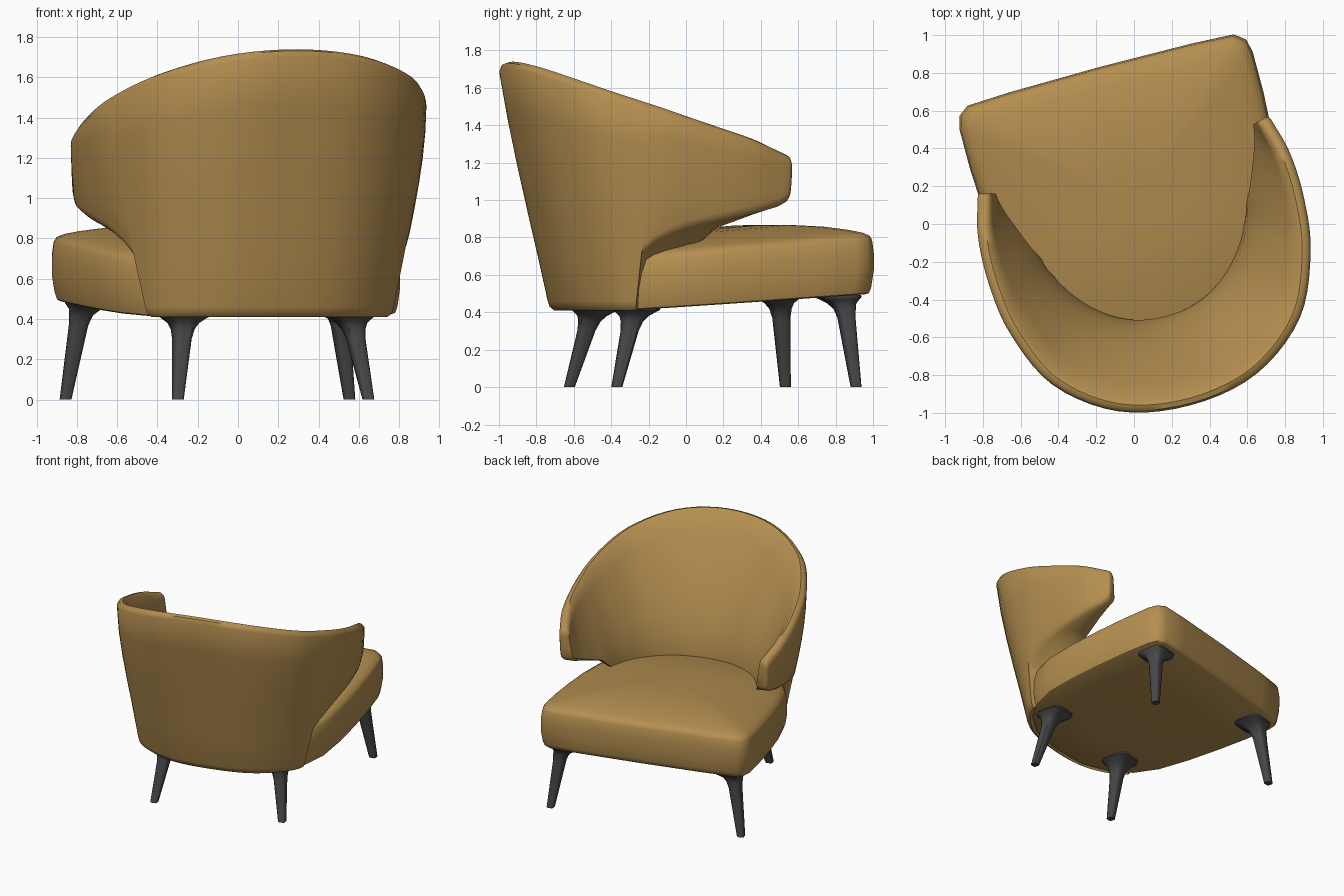
import bpy, bmesh, math
from mathutils import Vector, Matrix

if "Cube" in bpy.data.objects:
    bpy.data.objects.remove(bpy.data.objects["Cube"])

ANGLE = math.radians(15)
FRAME = Matrix.Rotation(ANGLE, 4, 'Z') @ Matrix.Translation((0.04, 0, 0))


def material(name, rgb):
    m = bpy.data.materials.new(name)
    m.diffuse_color = (*rgb, 1)
    m.use_nodes = True
    m.node_tree.nodes["Principled BSDF"].inputs["Base Color"].default_value = m.diffuse_color
    return m


fabric = material("mustard fabric", (0.46, 0.275, 0.081))
metal = material("dark grey metal", (0.065, 0.065, 0.068))


def loft(name, rings, mat, smooth=35):
    """Skin closed rings of equal length and cap both ends."""
    bm = bmesh.new()
    vs = [[bm.verts.new(p) for p in r] for r in rings]
    n = len(rings[0])
    for a, b in zip(vs, vs[1:]):
        for i in range(n):
            j = (i + 1) % n
            bm.faces.new((a[i], a[j], b[j], b[i]))
    bm.faces.new(vs[0])
    bm.faces.new(vs[-1])
    bmesh.ops.remove_doubles(bm, verts=bm.verts, dist=1e-5)
    bmesh.ops.recalc_face_normals(bm, faces=bm.faces)
    me = bpy.data.meshes.new(name)
    bm.to_mesh(me)
    bm.free()
    me.transform(FRAME)
    me.materials.append(mat)
    ob = bpy.data.objects.new(name, me)
    bpy.context.collection.objects.link(ob)
    bpy.ops.object.select_all(action='DESELECT')
    ob.select_set(True)
    bpy.context.view_layer.objects.active = ob
    bpy.ops.object.shade_smooth_by_angle(angle=math.radians(smooth))
    return ob


def spline(keys, t):
    """Catmull-Rom through keys, mirrored in x at t=0."""
    k = [Vector(p) for p in keys]
    first = k[1].copy()
    first.x *= -1
    k = [first] + k + [2 * k[-1] - k[-2]]
    i = min(int(t), len(keys) - 2)
    f = t - i
    a, b, c, d = k[i:i + 4]
    return 0.5 * (2 * b + (c - a) * f + (2 * a - 5 * b + 4 * c - d) * f ** 2
                  + (3 * b - a - 3 * c + d) * f ** 3)


def table(pts, x):
    for (x0, y0), (x1, y1) in zip(pts, pts[1:]):
        if x <= x1:
            return y0 + (y1 - y0) * (x - x0) / (x1 - x0)
    return pts[-1][1]


# Wraparound back: rim, outer base and inner base curves from back centre to arm tip
RIM = [(0, -1.012, 1.74), (.38, -.94, 1.705), (.68, -.71, 1.61), (.825, -.385, 1.50),
       (.865, -.1, 1.405), (.855, .15, 1.325), (.805, .345, 1.245)]
BASE = [(0, -.715, 0), (.3, -.685, 0), (.52, -.575, 0), (.645, -.425, 0),
        (.70, -.1, 0), (.725, .13, 0), (.76, .26, 0)]
INNER = [(0, -.515, 0), (.2, -.48, 0), (.38, -.36, 0), (.515, -.17, 0),
         (.585, .02, 0), (.635, .18, 0), (.685, .31, 0)]
UNDER = [(0, .41), (2.85, .41), (2.88, .70), (3.1, .765), (3.5, .83),
         (4, .87), (5, .925), (5.8, .965), (6, .985)]
UNDER_IN = [(0, .6), (2.85, .6), (3.1, .66), (3.5, .76), (4, .85),
            (5, .92), (5.8, .965), (6, .985)]


def section(t):
    top, base, inn = (spline(k, t) for k in (RIM, BASE, INNER))
    tan = spline(RIM, min(t + .02, 6)) - spline(RIM, max(t - .02, 0))
    nrm = Vector((-tan.y, tan.x, 0)).normalized()
    zt, zb, zi = top.z, table(UNDER, t), table(UNDER_IN, t)
    bulge = 1.1 * min(1, t / 3)

    def outer(z):
        f = (z - .41) / (zt - .41)
        p = base.lerp(top, f + bulge * f * f * (1 - f))
        return Vector((p.x, p.y, z))

    lip = top + nrm * .072 - Vector((0, 0, .02))

    def inside(z):
        g = max(0, (z - .80) / (lip.z - .80)) ** 1.4
        p = inn.lerp(lip, g)
        return Vector((p.x, p.y, z))

    pts = [outer(zb + .02) + nrm * .004]
    pts += [outer(zb + .05 + (zt - .035 - zb - .05) * f) for f in (0, .2, .4, .6, .8, 1)]
    pts += [top + nrm * .018 - Vector((0, 0, .008)), top + nrm * .045]
    pts += [inside(zi + .02 + (lip.z - zi - .02) * f) for f in (1, .88, .75, .6, .45, .3, .15, 0)]
    pts += [inside(zi).lerp(outer(zb), .2), outer(zb) + nrm * .025]
    return pts


ts = [i * .2 for i in range(15)] + [2.85, 2.88, 2.95, 3.1] + [3.2 + i * .2 for i in range(14)] + [6]
half = [section(t) for t in ts]
tip = half[-1]
mid = sum(tip, Vector()) / len(tip)
for scale, dx, dy in ((.93, -.004, .015), (.74, -.01, .026)):
    half.append([mid + (p - mid) * scale + Vector((dx, dy, 0)) for p in tip])
mirrored = [[Vector((-p.x, p.y, p.z)) for p in r] for r in half[:0:-1]]
loft("wraparound_back", mirrored + half, fabric, 50)

# Seat cushion: half outline from back centre to front centre
side = [(0, -.70), (.295, -.67), (.505, -.565), (.64, -.43), (.725, -.25), (.768, 0),
        (.79, .25), (.803, .5), (.803, .72), (.786, .79), (.73, .833), (.5, .844), (0, .85)]
outline = side + [(-x, y) for x, y in side[-2:0:-1]]
CENTRE = Vector((0, .1))


def slope(v, back, front):
    return back + (front - back) * (max(v, -.45) + .45) / 1.29


def seat_ring(inset, h, dome=0):
    """Ring at height fraction h between underside and seam, plus crown."""
    ring = []
    for x, y in outline:
        p = CENTRE + (Vector((x, y)) - CENTRE) * inset
        lo, hi = slope(p.y, .413, .50), slope(p.y, .70, .812)
        ring.append(Vector((p.x, p.y, lo + (hi - lo) * h + dome)))
    return ring


rings = [seat_ring(s, h) for s, h in
         ((.5, 0), (.96, 0), (.973, .02), (.985, .12), (1, .4), (1, .7), (.99, .92), (.975, 1))]
rings += [seat_ring(s, 1, .1 * (1 - s ** 3)) for s in (.93, .85, .7, .5, .3, .1)]
loft("seat_cushion", rings, fabric, 40)


# Splayed tapered legs with flared mounting plates
def leg(name, foot, top, ztop, offset):
    foot, top = Vector(foot), Vector(top)
    inward = (top - foot).normalized()
    rings = []
    for drop, r, shift in ((None, .026, 0), (.12, .043, 0), (.07, .053, .1), (.04, .07, .5),
                           (.02, .095, .8), (.008, .112, 1), (-.005, .112, 1)):
        z = 0 if drop is None else ztop - drop
        c = foot.lerp(top, z / ztop) + inward * shift * offset
        ring = []
        for i in range(16):
            a = 2 * math.pi * (i + .5) / 16
            q = (abs(math.cos(a)) ** 6 + abs(math.sin(a)) ** 6) ** (-1 / 6)
            ring.append(Vector((c.x + r * q * math.cos(a), c.y + r * q * math.sin(a), z)))
        rings.append(ring)
    loft(name, rings, metal, 45)


for s, label in ((-1, "left"), (1, "right")):
    leg("front_leg_" + label, (s * .73, .735), (s * .655, .685), .488, .04)
    leg("back_leg_" + label, (s * .49, -.525), (s * .43, -.41), .42, .015)
